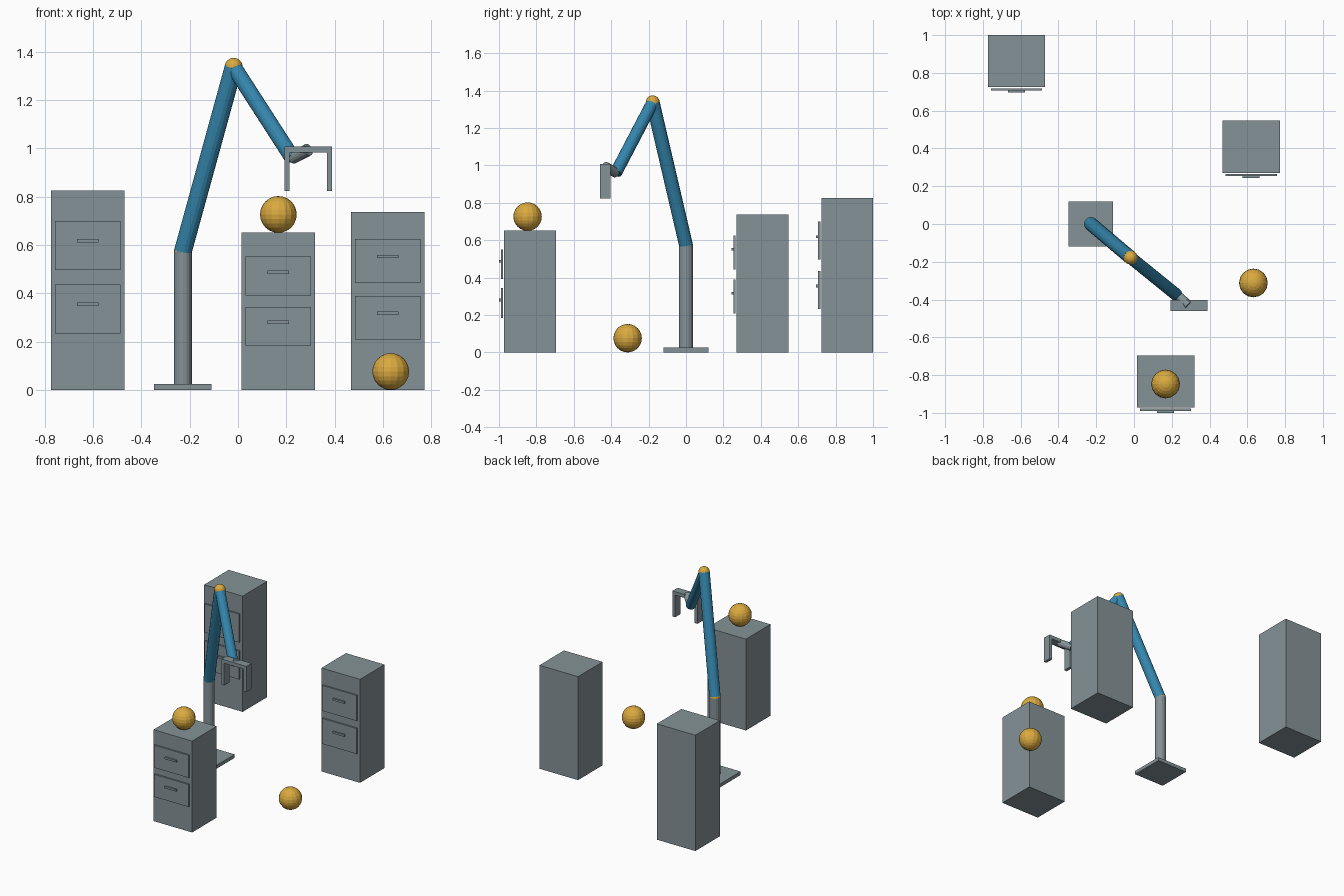
import bpy, bmesh
from mathutils import Vector, Matrix

if "Cube" in bpy.data.objects:
    bpy.data.objects.remove(bpy.data.objects["Cube"])


def material(name, rgb):
    m = bpy.data.materials.new(name)
    m.diffuse_color = (*rgb, 1)
    m.use_nodes = True
    m.node_tree.nodes["Principled BSDF"].inputs["Base Color"].default_value = m.diffuse_color
    return m


GREY = material("steel grey", (0.235, 0.29, 0.31))
BLUE = material("arm blue", (0.035, 0.24, 0.42))
GOLD = material("ball gold", (0.70, 0.40, 0.05))


def finish(name, bm, mat):
    me = bpy.data.meshes.new(name)
    bm.to_mesh(me)
    bm.free()
    me.materials.append(mat)
    ob = bpy.data.objects.new(name, me)
    bpy.context.collection.objects.link(ob)
    return ob


def box(name, lo, hi, mat=GREY):
    lo, hi = Vector(lo), Vector(hi)
    bm = bmesh.new()
    bmesh.ops.create_cube(bm, size=1, matrix=Matrix.Translation((lo + hi) / 2)
                          @ Matrix.Diagonal((*(hi - lo), 1)))
    return finish(name, bm, mat)


def rod(name, a, b, r, mat, sides=16):
    a, b = Vector(a), Vector(b)
    d = b - a
    bm = bmesh.new()
    bmesh.ops.create_cone(
        bm, cap_ends=True, segments=sides, radius1=r, radius2=r, depth=d.length,
        matrix=Matrix.Translation((a + b) / 2) @ d.to_track_quat('Z', 'Y').to_matrix().to_4x4())
    return finish(name, bm, mat)


def ball(name, c, r, mat=GOLD):
    bm = bmesh.new()
    bmesh.ops.create_uvsphere(bm, u_segments=16, v_segments=12, radius=r,
                              matrix=Matrix.Translation(c))
    return finish(name, bm, mat)


# Filing cabinets: body, two floating drawer fronts, two handles
def cabinet(name, x, front, h):
    box(name + "_body", (x - 0.152, front, 0), (x + 0.152, front + 0.276, h))
    for level, f in (("upper", 0.724), ("lower", 0.405)):
        z, half = f * h, 0.123 * h
        box(f"{name}_{level}_drawer", (x - 0.136, front - 0.017, z - half),
            (x + 0.136, front - 0.006, z + half))
        zh = z + 0.025 * h
        box(f"{name}_{level}_handle", (x - 0.045, front - 0.028, zh - 0.007),
            (x + 0.045, front - 0.015, zh + 0.007))


cabinet("tall_cabinet", -0.622, 0.724, 0.825)
cabinet("middle_cabinet", 0.620, 0.271, 0.737)
cabinet("short_cabinet", 0.167, -0.972, 0.651)

# Loose balls
ball("ball_on_cabinet", (0.167, -0.847, 0.726), 0.076)
ball("ball_on_floor", (0.632, -0.312, 0.076), 0.076)

# Robot arm: plate, column, two links and their joints
shoulder, elbow, wrist = (-0.228, 0, 0.573), (-0.018, -0.178, 1.337), (0.225, -0.375, 0.96)
grip = Vector((0.291, -0.432, 0.994))
box("base_plate", (-0.347, -0.119, 0), (-0.110, 0.119, 0.025))
rod("column", (-0.228, 0, 0.02), shoulder, 0.037, GREY)
ball("shoulder_joint", shoulder, 0.037)
rod("upper_arm", shoulder, elbow, 0.037, BLUE)
ball("elbow_joint", elbow, 0.037)
rod("forearm", elbow, wrist, 0.033, BLUE)
rod("wrist_rod", wrist, grip, 0.026, GREY)

# Gripper: crossbar with two hanging fingers
box("gripper_bar", grip - Vector((0.098, 0.029, 0.0125)), grip + Vector((0.098, 0.029, 0.0125)))
for side, s in (("left", -1), ("right", 1)):
    c = grip + Vector((s * 0.0875, 0, 0))
    box(side + "_finger", (c.x - 0.0105, c.y - 0.029, 0.824), (c.x + 0.0105, c.y + 0.029, 0.985))
